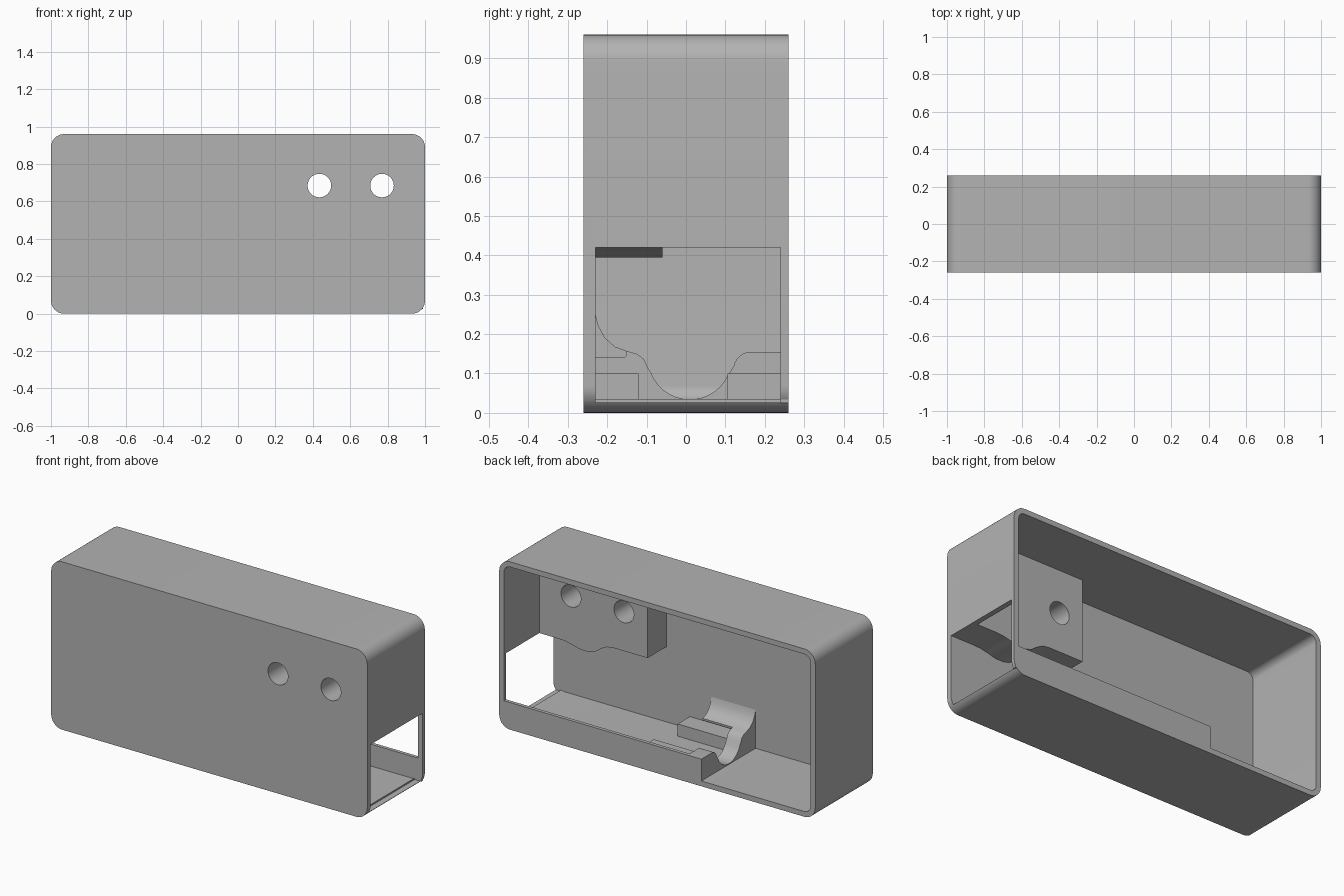
import bpy, bmesh, math
from mathutils import Vector

default = bpy.data.objects.get("Cube")
if default:
    bpy.data.objects.remove(default)

grey = bpy.data.materials.new("plain_grey")
grey.use_nodes = True
grey.diffuse_color = (0.45, 0.45, 0.45, 1)
grey.node_tree.nodes["Principled BSDF"].inputs["Base Color"].default_value = (0.45, 0.45, 0.45, 1)


def extrude(name, profile, axis, start, end):
    """Extrude a closed 2D profile: axis 'y' takes (x, z), axis 'x' takes (y, z)."""
    bm = bmesh.new()
    place = (lambda p: (p[0], start, p[1])) if axis == "y" else (lambda p: (start, p[0], p[1]))
    face = bm.faces.new([bm.verts.new(place(p)) for p in profile])
    out = bmesh.ops.extrude_face_region(bm, geom=[face])
    shift = Vector((0, end - start, 0)) if axis == "y" else Vector((end - start, 0, 0))
    bmesh.ops.translate(bm, vec=shift, verts=[v for v in out["geom"] if isinstance(v, bmesh.types.BMVert)])
    bmesh.ops.recalc_face_normals(bm, faces=bm.faces)
    mesh = bpy.data.meshes.new(name)
    bm.to_mesh(mesh)
    bm.free()
    mesh.materials.append(grey)
    obj = bpy.data.objects.new(name, mesh)
    bpy.context.collection.objects.link(obj)
    return obj


def box(name, x, y, z):
    return extrude(name, [(x[0], z[0]), (x[1], z[0]), (x[1], z[1]), (x[0], z[1])], "y", *y)


def arc(cx, cz, r, a0, a1, steps):
    angles = [math.radians(a0 + (a1 - a0) * i / steps) for i in range(steps + 1)]
    return [(cx + r * math.cos(a), cz + r * math.sin(a)) for a in angles]


def rounded(half, low, high, r):
    corners = [(half - r, high - r), (r - half, high - r), (r - half, low + r), (half - r, low + r)]
    return [p for i, (x, z) in enumerate(corners) for p in arc(x, z, r, 90 * i, 90 * i + 90, 10)]


def cut(obj, cutter):
    cutter.hide_render = True
    mod = obj.modifiers.new("cut", "BOOLEAN")
    mod.operation, mod.solver, mod.object = "DIFFERENCE", "EXACT", cutter
    bpy.context.view_layer.objects.active = obj
    bpy.ops.object.modifier_apply(modifier=mod.name)


# Case open at the back, with a window in its left end
case = extrude("case", rounded(1, 0, 0.96, 0.07), "y", -0.26, 0.26)
cavity = extrude("cavity_cutter", rounded(0.97, 0.03, 0.93, 0.04), "y", -0.23, 0.4)
window = box("window_cutter", (0.95, 1.1), (-0.23, 0.24), (0.027, 0.42))

# Thick block behind the two front holes, with a wavy underside
block = extrude("hole_block", [
    (0.285, 0.935), (0.285, 0.46), (0.5, 0.46), (0.54, 0.455), (0.58, 0.435), (0.62, 0.405),
    (0.66, 0.395), (0.71, 0.395), (0.76, 0.408), (0.81, 0.418), (0.86, 0.42),
    (0.975, 0.42), (0.975, 0.935)], "y", -0.235, -0.06)

cutters = [cavity, window]
cut(case, cavity)
cut(case, window)
for x in (0.435, 0.77):
    hole = extrude("hole_cutter", arc(x, 0.685, 0.063, 0, 348.75, 31), "y", -0.4, 0.1)
    cut(case, hole)
    cut(block, hole)
    cutters.append(hole)
for cutter in cutters:
    bpy.data.objects.remove(cutter)

# Low wall along the back edge
back_wall = box("low_back_wall", (-0.28, 0.99), (0.24, 0.26), (0.025, 0.155))

# Guide rails on the floor
front_rail = box("front_rail", (-0.2, 0.137), (-0.235, -0.12), (0.025, 0.10))
back_rail = box("back_rail", (-0.2, 0.13), (0.105, 0.245), (0.025, 0.10))

# Saddle with a round trough, and an overhanging lip beside it
flare = [(-0.235, 0.25), (-0.23, 0.25), (-0.222, 0.22), (-0.205, 0.19), (-0.18, 0.168), (-0.15, 0.157)]
trough = [(-0.125, 0.15), (-0.107, 0.137), (-0.097, 0.115)] + arc(0.01, 0.14, 0.106, 200, 335, 14)
shoulder = arc(0.165, 0.11, 0.045, 170, 90, 6)
saddle = extrude("saddle", [(-0.235, 0.025)] + flare + trough + shoulder
                 + [(0.245, 0.155), (0.245, 0.025)], "x", -0.279, -0.19)
lip = extrude("lip", flare + arc(-0.16, 0.15, 0.01, 0, -90, 4) + [(-0.235, 0.14)], "x", -0.2, 0)

for obj in (case, block, back_wall, front_rail, back_rail, saddle, lip):
    bpy.ops.object.select_all(action="DESELECT")
    obj.select_set(True)
    bpy.context.view_layer.objects.active = obj
    bpy.ops.object.shade_smooth_by_angle(angle=math.radians(30))
